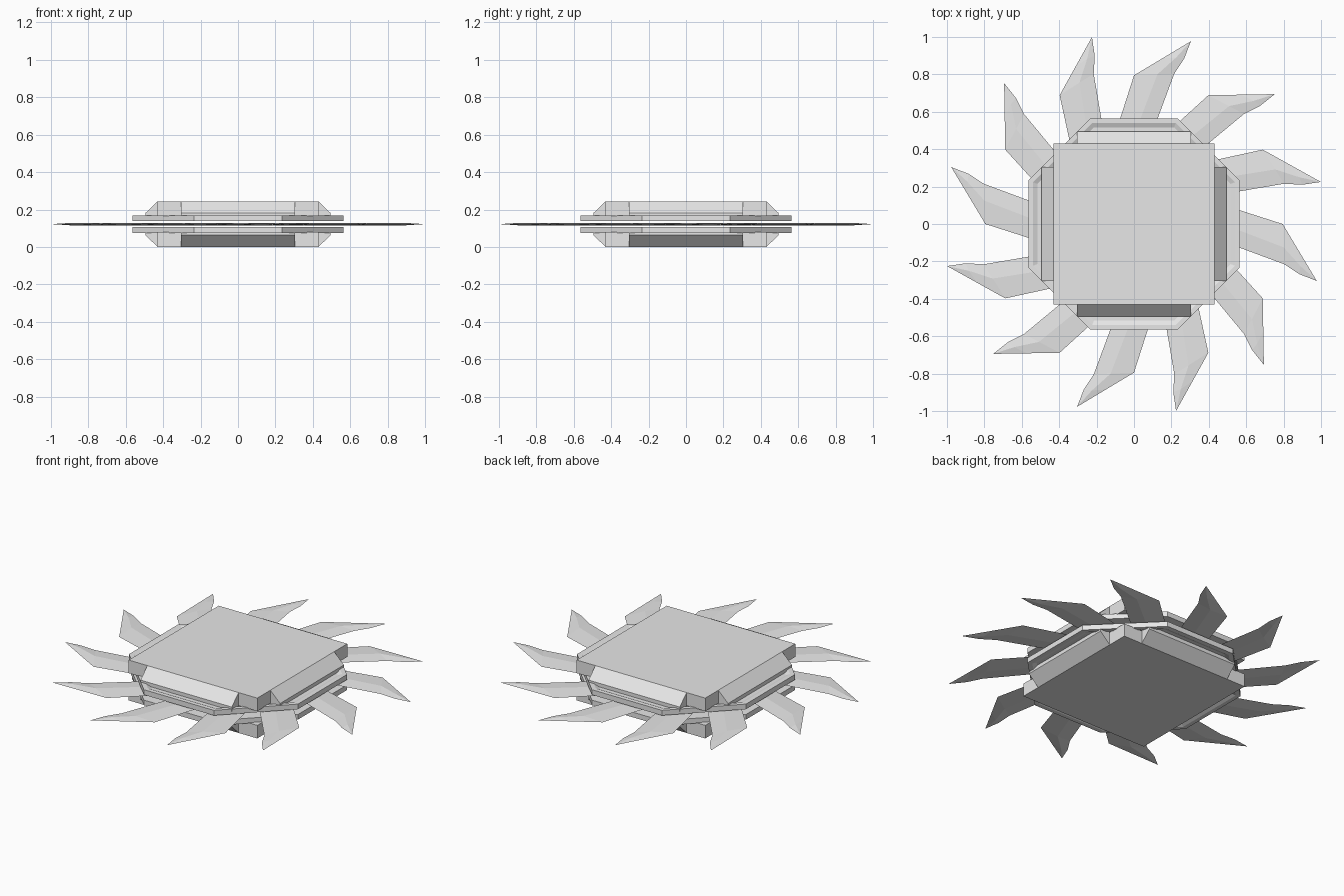
import bpy, bmesh
from math import cos, pi
from mathutils import Matrix, Vector

cube = bpy.data.objects.get("Cube")
if cube:
    bpy.data.objects.remove(cube, do_unlink=True)

MID = 0.122   # height of the blade plane

steel = bpy.data.materials.new("light grey metal")
steel.use_nodes = True
steel.diffuse_color = (0.8, 0.8, 0.8, 1)
steel.node_tree.nodes["Principled BSDF"].inputs["Base Color"].default_value = (0.8, 0.8, 0.8, 1)


def finish(name, bm, flip=False):
    """Turn a bmesh built around the blade plane into an object; flip mirrors it downwards."""
    if flip:
        bmesh.ops.scale(bm, vec=(1, 1, -1), verts=bm.verts)
    bmesh.ops.translate(bm, vec=(0, 0, MID), verts=bm.verts)
    bmesh.ops.recalc_face_normals(bm, faces=bm.faces)
    mesh = bpy.data.meshes.new(name)
    bm.to_mesh(mesh)
    bm.free()
    mesh.materials.append(steel)
    obj = bpy.data.objects.new(name, mesh)
    bpy.context.collection.objects.link(obj)


def loft(bm, loops):
    """Skin closed loops of points and cap both ends."""
    rings = [[bm.verts.new(p) for p in loop] for loop in loops]
    n = len(rings[0])
    for a, b in zip(rings, rings[1:]):
        for i in range(n):
            j = (i + 1) % n
            bm.faces.new((a[i], a[j], b[j], b[i]))
    bm.faces.new(rings[0])
    bm.faces.new(rings[-1])


def polygon(sides, apothem, z):
    r = apothem / cos(pi / sides)
    return [Matrix.Rotation((2 * k + 1) * pi / sides, 3, 'Z') @ Vector((r, 0, z))
            for k in range(sides)]


for side, flip in (("upper", False), ("lower", True)):
    # octagonal guard plate with a shallow recess inside its rim
    bm = bmesh.new()
    loft(bm, [polygon(8, a, z) for a, z in
              ((0.565, 0.016), (0.565, 0.047), (0.54, 0.047), (0.517, 0.037))])
    finish(side + "_plate", bm, flip)

    # square housing
    bm = bmesh.new()
    loft(bm, [polygon(4, 0.43, z) for z in (0.043, 0.122)])
    finish(side + "_housing", bm, flip)

    # sloped wedge on each side of the housing
    bm = bmesh.new()
    profile = ((0.43, 0.122), (0.495, 0.059), (0.495, 0.033), (0.43, 0.033))
    for k in range(4):
        turn = Matrix.Rotation(k * pi / 2, 3, 'Z')
        loft(bm, [[turn @ Vector((x, y, z)) for y, z in profile] for x in (-0.305, 0.305)])
    finish(side + "_wedges", bm, flip)

# thin disc carrying the teeth
bm = bmesh.new()
loft(bm, [polygon(24, 0.48, z) for z in (-0.003, 0.003)])
finish("blade_disc", bm)

# twelve hooked teeth, ridged along the middle and sharp at the edges
bm = bmesh.new()
left = ((-0.12, 0.42), (0.0, 0.795), (0.15, 0.885))
right = ((0.073, 0.42), (0.215, 0.803), (0.268, 0.884))
ridge = ((-0.02, 0.42), (0.125, 0.80), (0.225, 0.89))
tip = (0.305, 0.978)
for k in range(12):
    turn = Matrix.Rotation(k * pi / 6, 3, 'Z')

    def vert(p, z=0.0):
        return bm.verts.new(turn @ Vector((p[0], p[1], z)))

    L, R, T = [vert(p) for p in left], [vert(p) for p in right], vert(tip)
    for h in (0.007, -0.007):
        M = [vert(p, h) for p in ridge]
        for i in range(2):
            bm.faces.new((L[i], M[i], M[i + 1], L[i + 1]))
            bm.faces.new((M[i], R[i], R[i + 1], M[i + 1]))
        bm.faces.new((L[2], M[2], T))
        bm.faces.new((M[2], R[2], T))
        bm.faces.new((L[0], R[0], M[0]))
finish("blade_teeth", bm)
